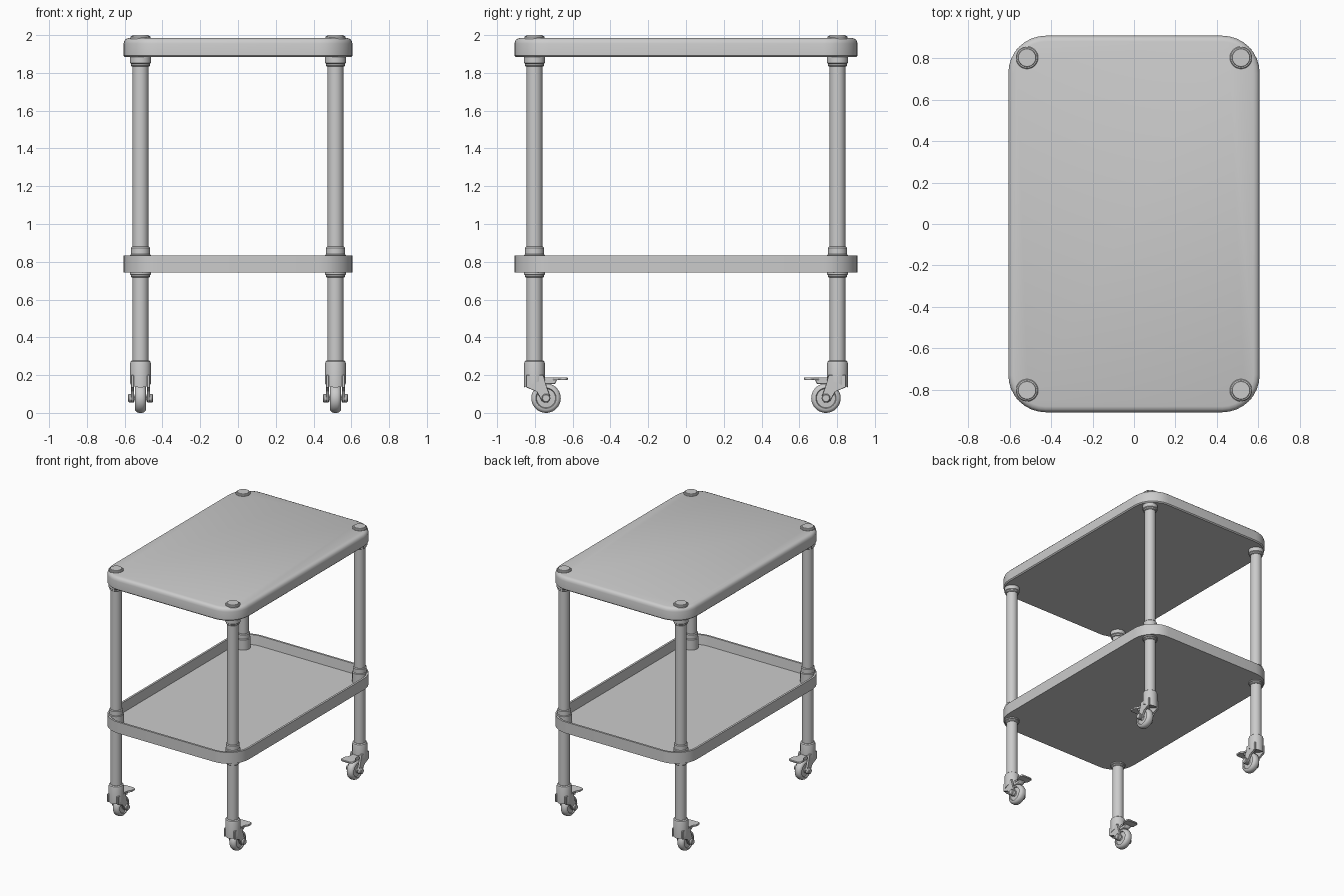
import bpy, bmesh, math
from mathutils import Matrix

if "Cube" in bpy.data.objects:
    bpy.data.objects.remove(bpy.data.objects["Cube"])

HX, HY, CORNER = 0.606, 0.908, 0.18      # shelf half sizes and corner radius
LX, LY = 0.516, 0.802                    # leg positions


def finish(name, bm, matrix=None, angle=35):
    if matrix:
        bm.transform(matrix)
    bmesh.ops.recalc_face_normals(bm, faces=bm.faces)
    me = bpy.data.meshes.new(name)
    bm.to_mesh(me)
    bm.free()
    me.shade_smooth()
    me.set_sharp_from_angle(angle=math.radians(angle))
    ob = bpy.data.objects.new(name, me)
    bpy.context.collection.objects.link(ob)
    return ob


def skin(bm, rings, closed=False):
    rings = [[bm.verts.new(p) for p in ring] for ring in rings]
    pairs = list(zip(rings, rings[1:])) + ([(rings[-1], rings[0])] if closed else [])
    for a, b in pairs:
        for i in range(len(a)):
            j = (i + 1) % len(a)
            bm.faces.new((a[i], a[j], b[j], b[i]))
    if not closed:
        bm.faces.new(rings[0])
        bm.faces.new(rings[-1])


def lathe(name, profile, matrix, segs=32, slope=0.0):
    # profile of (radius, z); slope tilts the first ring and its cap along y
    bm = bmesh.new()
    rings = []
    for k, (r, z) in enumerate(profile):
        ring = []
        for i in range(segs):
            a = 2 * math.pi * i / segs
            y = r * math.sin(a)
            ring.append((r * math.cos(a), y, z + (slope * y if k == 0 else 0)))
        rings.append(ring)
    skin(bm, rings)
    return finish(name, bm, matrix)


def shelf(name, profile, segs=8):
    # rounded rectangle rings given as (inset, z)
    bm = bmesh.new()
    rings = []
    for inset, z in profile:
        r, ring = CORNER - inset, []
        for q, (sx, sy) in enumerate(((1, 1), (-1, 1), (-1, -1), (1, -1))):
            for i in range(segs + 1):
                a = math.pi / 2 * (q + i / segs)
                ring.append((sx * (HX - CORNER) + r * math.cos(a),
                             sy * (HY - CORNER) + r * math.sin(a), z))
        rings.append(ring)
    skin(bm, rings)
    return finish(name, bm)


def prism(name, outline, axis, lo, hi, matrix, bevel=0.003):
    # outline extruded along x (points are y, z) or along z (points are x, y)
    bm = bmesh.new()
    if axis == 'x':
        skin(bm, [[(t, u, v) for u, v in outline] for t in (lo, hi)])
    else:
        skin(bm, [[(u, v, t) for u, v in outline] for t in (lo, hi)])
    bmesh.ops.bevel(bm, geom=bm.edges[:], offset=bevel, segments=1, affect='EDGES')
    return finish(name, bm, matrix)


# shelves
shelf("top_shelf", [(0.008, 1.883), (0, 1.891), (0, 1.955), (0.004, 1.970),
                    (0.013, 1.980), (0.028, 1.985)])
shelf("lower_tray", [(0, 0.742), (0, 0.832), (0.016, 0.832), (0.024, 0.756)])

# fork cheek outline, y measured from the leg towards the trolley middle
CHEEK = [(-0.045, 0.20), (-0.045, 0.135), (0.015, 0.115), (0.036, 0.066), (0.050, 0.055),
         (0.070, 0.055), (0.083, 0.068), (0.083, 0.088), (0.055, 0.155), (0.050, 0.20)]
PEDAL = [(-0.025, 0.03), (0.025, 0.03), (0.028, 0.10), (0.052, 0.125), (0.052, 0.165),
         (0.035, 0.177), (-0.035, 0.177), (-0.052, 0.165), (-0.052, 0.125), (-0.028, 0.10)]

for sx in (-1, 1):
    for sy in (-1, 1):
        tag = ("front" if sy < 0 else "back") + ("_left" if sx < 0 else "_right")
        M = Matrix.Translation((sx * LX, sy * LY, 0)) @ Matrix.Diagonal((sx, -sy, 1, 1))
        # leg, collars and cap
        lathe(tag + "_leg", [(0.042, 0.2), (0.042, 1.98)], M)
        lathe(tag + "_upper_collar", [(0.046, 1.834), (0.050, 1.838), (0.050, 1.848),
                                      (0.056, 1.853), (0.056, 1.887)], M)
        lathe(tag + "_tray_collar", [(0.055, 0.75), (0.055, 0.836), (0.050, 0.841),
                                     (0.050, 0.874), (0.045, 0.880)], M)
        lathe(tag + "_under_tray_collar", [(0.045, 0.716), (0.050, 0.721), (0.050, 0.730),
                                           (0.056, 0.733), (0.056, 0.745)], M)
        lathe(tag + "_cap", [(0.054, 1.98), (0.054, 1.990), (0.050, 1.994),
                             (0.044, 1.995), (0.042, 2.0)], M)
        # caster socket with sloped underside, and fork cheeks
        lathe(tag + "_caster_socket", [(0.055, 0.157), (0.055, 0.262), (0.052, 0.272),
                                       (0.044, 0.278)], M, slope=0.4)
        for s in (-1, 1):
            prism(tag + "_fork_cheek", CHEEK, 'x', *sorted((s * 0.034, s * 0.050)), M)
        # wheel with recessed hub, axle bolt
        W = M @ Matrix.Translation((0, 0.061, 0.078)) @ Matrix.Rotation(math.pi / 2, 4, 'Y')
        half = [(0.018, 0.031), (0.022, 0.024), (0.050, 0.022), (0.054, 0.029),
                (0.064, 0.028), (0.073, 0.021), (0.078, 0.010)]
        lathe(tag + "_wheel", half + [(r, -z) for r, z in reversed(half)], W, 40)
        bolt = [(0.018, 0.066), (0.023, 0.061), (0.023, 0.048), (0.008, 0.046)]
        lathe(tag + "_axle", bolt + [(r, -z) for r, z in reversed(bolt)], W, 20)
        # brake pedal and its brake block
        prism(tag + "_brake_pedal", PEDAL, 'z', 0.174, 0.188, M)
        prism(tag + "_brake_block", [(0.03, 0.178), (0.03, 0.160), (0.055, 0.153),
                                     (0.108, 0.153), (0.122, 0.178)], 'x', -0.024, 0.024, M)
